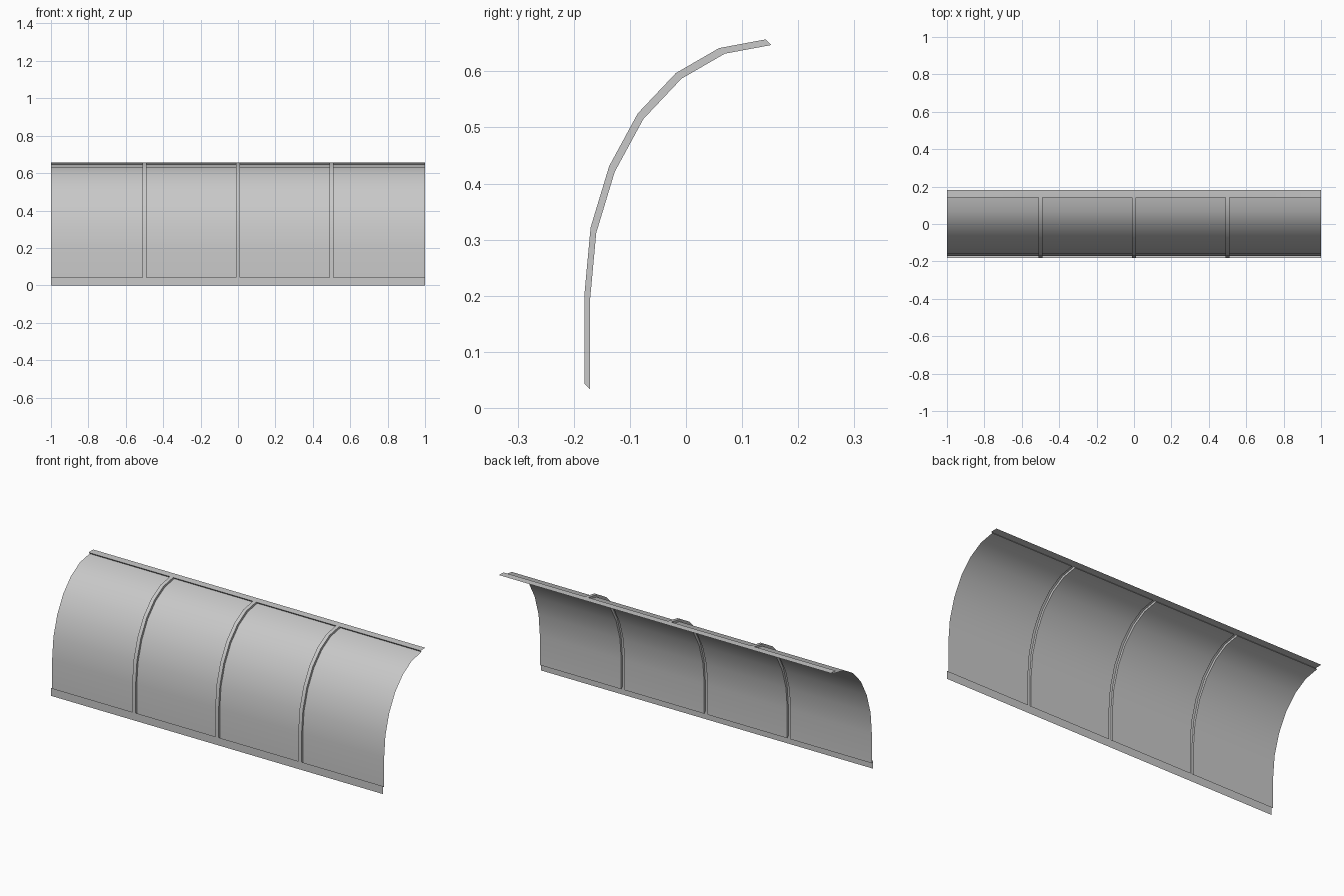
import bpy
import bmesh
import math

cube = bpy.data.objects.get("Cube")
if cube:
    bpy.data.objects.remove(cube)

# One plain grey
grey = bpy.data.materials.new("plain_grey")
grey.use_nodes = True
colour = (0.58, 0.58, 0.58, 1)
grey.diffuse_color = colour
grey.node_tree.nodes["Principled BSDF"].inputs["Base Color"].default_value = colour

# Curved side profile (y, z), and the recessed copy for the panels
DEPTH = 0.01
RIB_HALF = 0.01
RIBS = (-0.5, 0, 0.5)
outer = [(-0.181, 0.043), (-0.181, 0.203), (-0.17, 0.322), (-0.137, 0.431),
         (-0.086, 0.525), (-0.018, 0.597), (0.059, 0.6415), (0.142, 0.657)]
inner = [(y + DEPTH, z - DEPTH) for y, z in outer]
foot, lip = (-0.181, 0), (0.182, 0.658)

rib_path = [foot, *outer, lip]
panel_path = [foot, outer[0], *inner, outer[-1], lip]

bm = bmesh.new()


def quad(*points):
    bm.faces.new([bm.verts.new(p) for p in points])


def strip(path, x0, x1):
    """Sweep a side profile from x0 to x1."""
    for (ya, za), (yb, zb) in zip(path, path[1:]):
        quad((x0, ya, za), (x1, ya, za), (x1, yb, zb), (x0, yb, zb))


def rib_wall(x, flip):
    """Side of a rib, from its crest down to the panel."""
    for i in range(len(outer) - 1):
        ring = [inner[i], inner[i + 1], outer[i + 1], outer[i]]
        if flip:
            ring.reverse()
        quad(*[(x, y, z) for y, z in ring])


# Raised ribs with their side walls
for x in RIBS:
    strip(rib_path, x - RIB_HALF, x + RIB_HALF)
    rib_wall(x - RIB_HALF, True)
    rib_wall(x + RIB_HALF, False)

# Recessed panels with the rails above and below them
starts = [-1] + [x + RIB_HALF for x in RIBS]
ends = [x - RIB_HALF for x in RIBS] + [1]
for x0, x1 in zip(starts, ends):
    strip(panel_path, x0, x1)

bmesh.ops.remove_doubles(bm, verts=bm.verts, dist=0.0005)
mesh = bpy.data.meshes.new("curved_panel_shell")
bm.to_mesh(mesh)
bm.free()
mesh.materials.append(grey)
shell = bpy.data.objects.new("curved_panel_shell", mesh)
bpy.context.collection.objects.link(shell)

# Smooth curve, sharp rib and rail edges
bpy.ops.object.select_all(action="DESELECT")
shell.select_set(True)
bpy.context.view_layer.objects.active = shell
bpy.ops.object.shade_smooth_by_angle(angle=math.radians(30))
